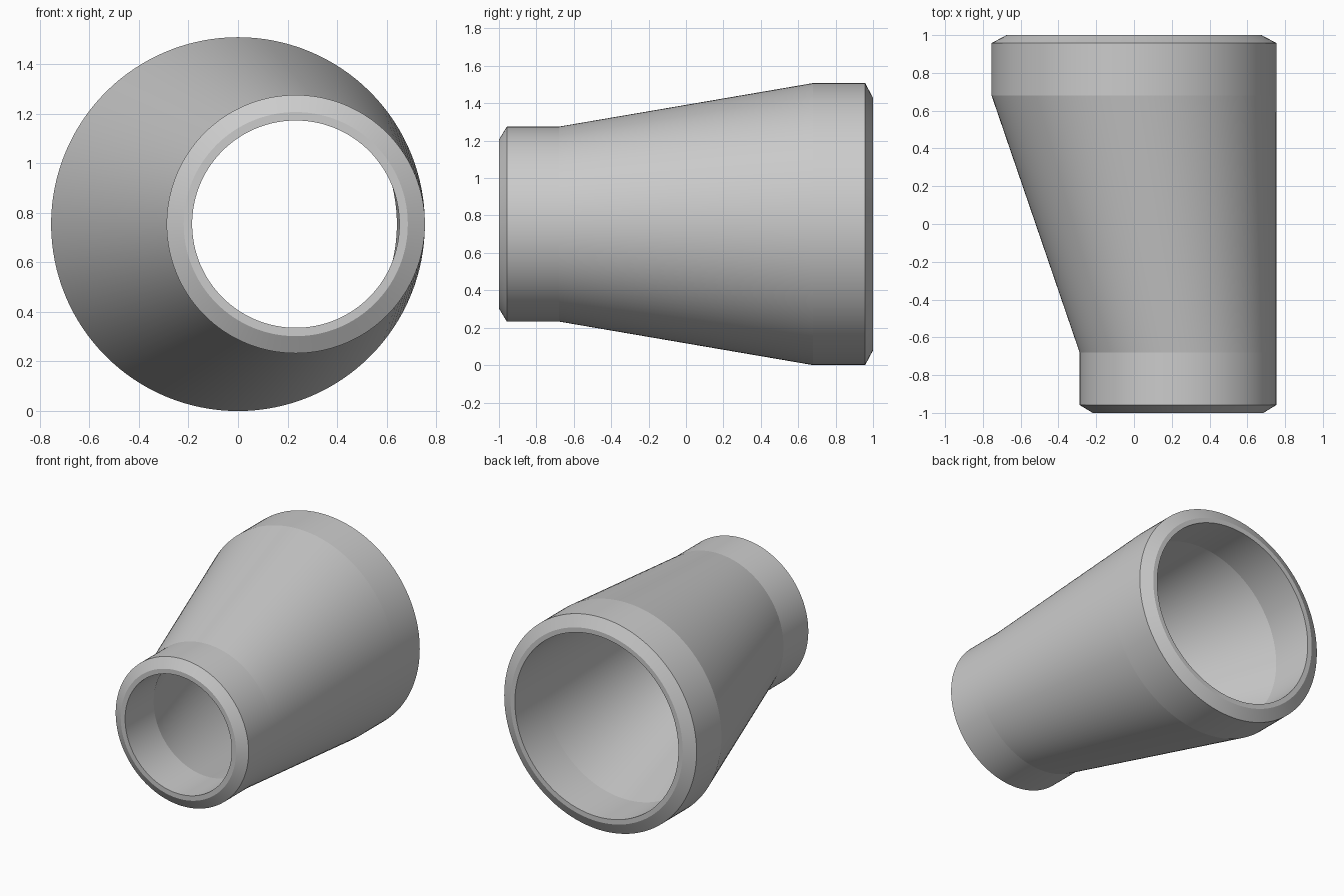
import bpy, bmesh
from math import sin, cos, tau

if "Cube" in bpy.data.objects:
    bpy.data.objects.remove(bpy.data.objects["Cube"])

SEG = 128
BIG, SMALL = (0.0, 0.754), (0.233, 0.754)   # end centres in x, z

# Closed wall section: centre, y, radius (outside front to back, then the bore)
rings = [
    (SMALL, -1.0, 0.452), (SMALL, -0.958, 0.521), (SMALL, -0.68, 0.521),
    (BIG, 0.68, 0.754), (BIG, 0.958, 0.754), (BIG, 1.0, 0.675),
    (BIG, 1.0, 0.641), (BIG, 0.68, 0.641),
    (SMALL, -0.68, 0.418), (SMALL, -1.0, 0.418),
]

# Eccentric reducer lofted through the rings
bm = bmesh.new()
loops = [[bm.verts.new((c[0] + r * cos(tau * i / SEG), y, c[1] + r * sin(tau * i / SEG)))
          for i in range(SEG)] for c, y, r in rings]
for k, a in enumerate(loops):
    b = loops[(k + 1) % len(loops)]
    for i in range(SEG):
        j = (i + 1) % SEG
        bm.faces.new((a[i], a[j], b[j], b[i])).smooth = True

# Crisp edges where the section changes direction
for a in loops:
    for i in range(SEG):
        bm.edges.get((a[i], a[(i + 1) % SEG])).smooth = False
bmesh.ops.recalc_face_normals(bm, faces=bm.faces)

mesh = bpy.data.meshes.new("eccentric_pipe_reducer")
bm.to_mesh(mesh)
bm.free()
bpy.context.collection.objects.link(bpy.data.objects.new("eccentric_pipe_reducer", mesh))
